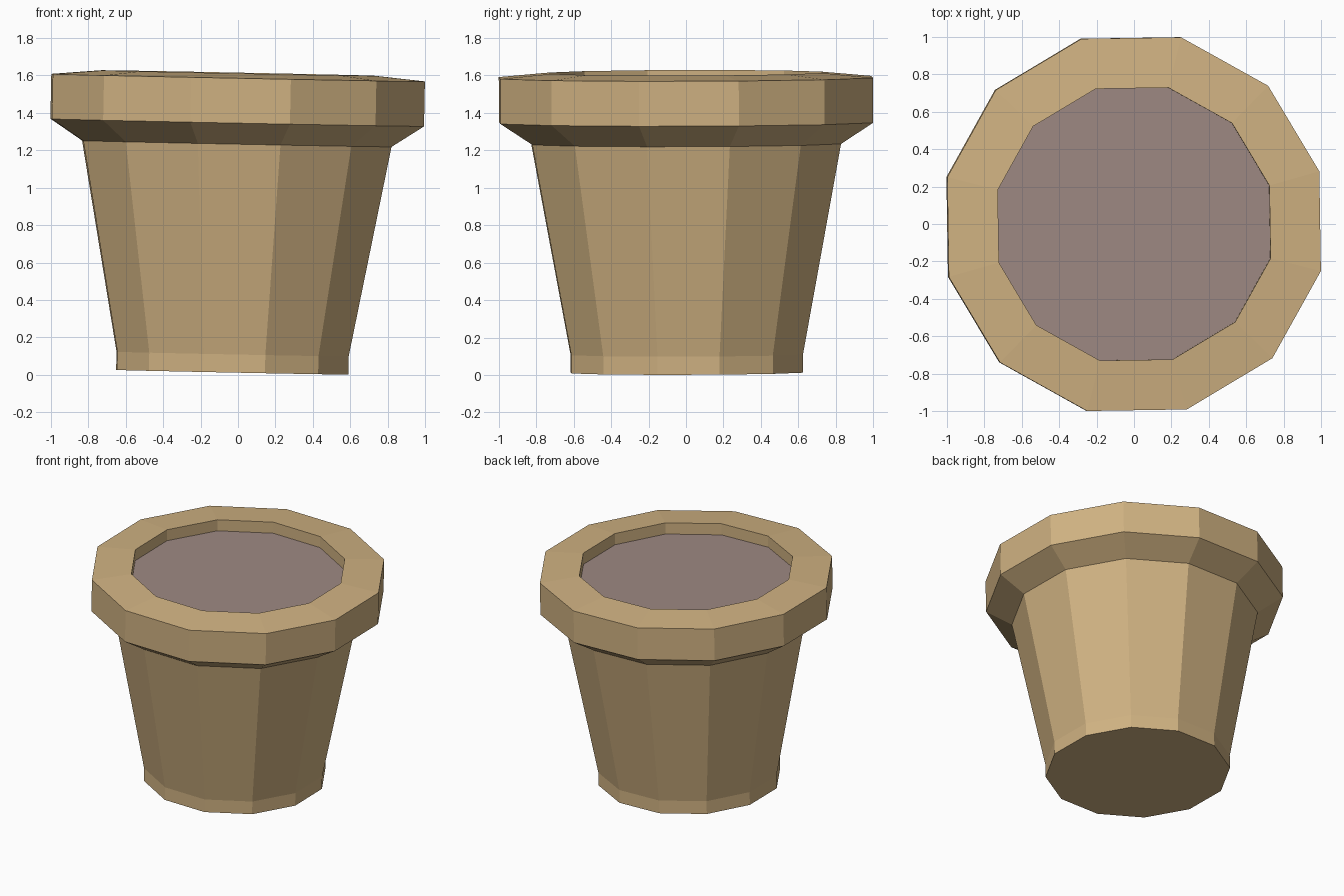
import bpy, bmesh, math
from mathutils import Matrix

cube = bpy.data.objects.get("Cube")
if cube:
    bpy.data.objects.remove(cube, do_unlink=True)

SIDES = 12
TWIST = math.radians(15.9)
# The whole pot leans slightly
LEAN = (Matrix.Translation((-0.031, 0.004, 0.0135))
        @ Matrix.Rotation(0.02, 4, 'Y') @ Matrix.Rotation(0.003, 4, 'X'))


def make_material(name, rgb):
    mat = bpy.data.materials.new(name)
    mat.use_nodes = True
    colour = (*rgb, 1.0)
    mat.diffuse_color = colour
    mat.node_tree.nodes["Principled BSDF"].inputs["Base Color"].default_value = colour
    return mat


def lathe(name, profile, mat, cap_start=False):
    """Sweep (radius, height) points round the axis, with flat sides."""
    bm = bmesh.new()
    rings = []
    for radius, height in profile:
        angles = [TWIST + math.tau * i / SIDES for i in range(SIDES)]
        rings.append([bm.verts.new((radius * math.cos(a), radius * math.sin(a), height))
                      for a in angles])
    for low, high in zip(rings, rings[1:]):
        for i in range(SIDES):
            j = (i + 1) % SIDES
            bm.faces.new((low[i], low[j], high[j], high[i]))
    if cap_start:
        bm.faces.new(list(reversed(rings[0])))
    mesh = bpy.data.meshes.new(name)
    bm.to_mesh(mesh)
    bm.free()
    mesh.materials.append(mat)
    obj = bpy.data.objects.new(name, mesh)
    obj.matrix_world = LEAN
    bpy.context.collection.objects.link(obj)
    return obj


clay = make_material("tan clay", (0.63, 0.445, 0.223))
earth = make_material("dusty soil", (0.342, 0.25, 0.227))

# Tapered body with a straight foot band and closed base
lathe("pot_body", [(0.64, 0.0), (0.64, 0.097), (0.853, 1.222)], clay, cap_start=True)

# Flared rim: underside, outer wall, raised top, inner wall
lathe("pot_rim", [(0.853, 1.222), (1.03, 1.335), (1.03, 1.575),
                  (0.752, 1.60), (0.752, 1.51)], clay)

# Soil surface
soil = lathe("soil", [(0.752, 1.515)], earth, cap_start=True)
soil.data.flip_normals()
